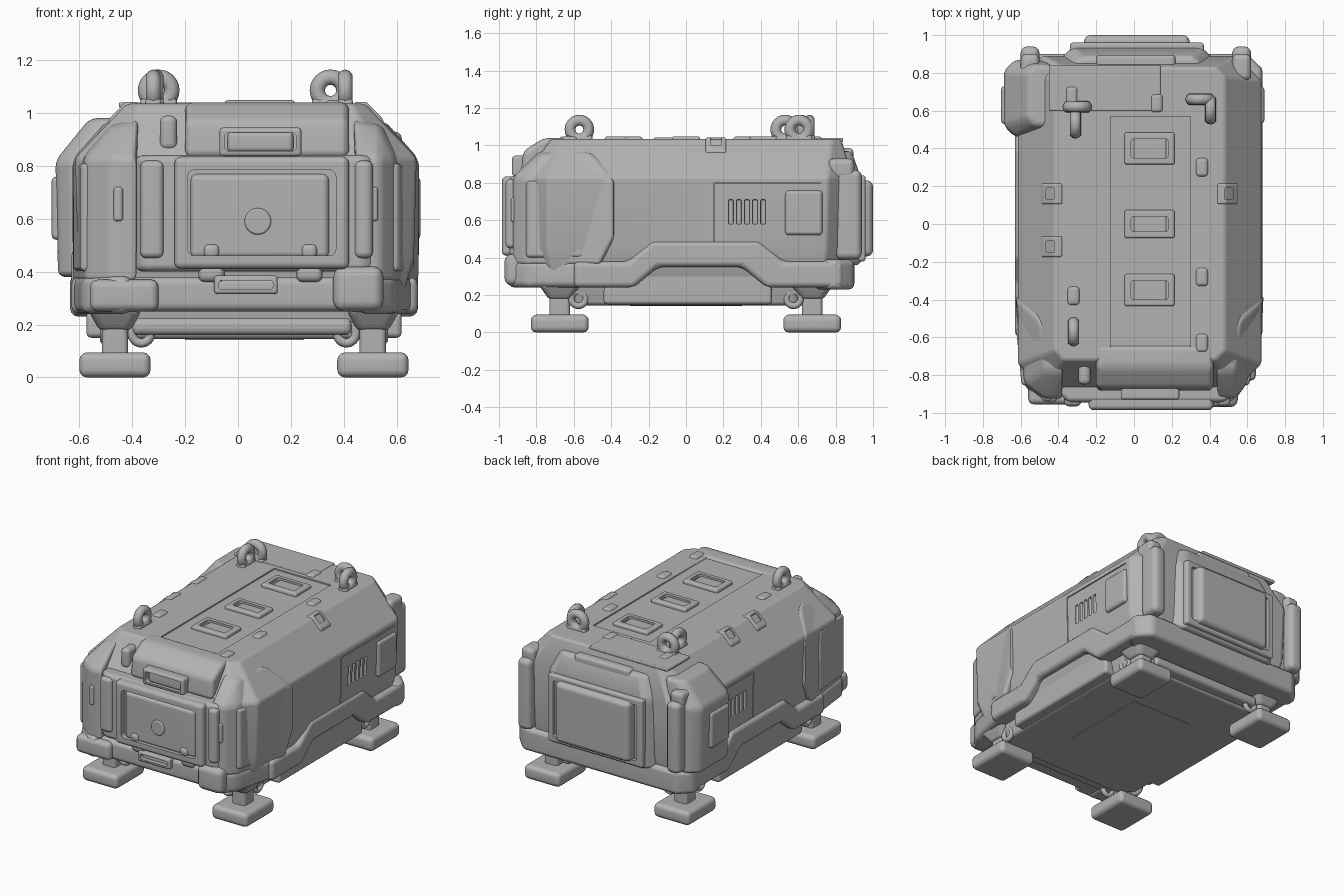
import bpy, bmesh, math
from mathutils import Vector, Matrix

if "Cube" in bpy.data.objects:
    bpy.data.objects.remove(bpy.data.objects["Cube"])

grey = bpy.data.materials.new("matte grey")
grey.use_nodes = True
grey.diffuse_color = (0.45, 0.45, 0.45, 1)
grey.node_tree.nodes["Principled BSDF"].inputs["Base Color"].default_value = (0.45, 0.45, 0.45, 1)


def finish(name, bm, bevel=0.0, segments=3):
    bmesh.ops.recalc_face_normals(bm, faces=bm.faces)
    mesh = bpy.data.meshes.new(name)
    bm.to_mesh(mesh)
    bm.free()
    ob = bpy.data.objects.new(name, mesh)
    bpy.context.collection.objects.link(ob)
    mesh.materials.append(grey)
    bpy.ops.object.select_all(action='DESELECT')
    ob.select_set(True)
    bpy.context.view_layer.objects.active = ob
    if bevel:
        mod = ob.modifiers.new("Bevel", 'BEVEL')
        mod.width, mod.segments, mod.limit_method = bevel, segments, 'ANGLE'
        mod.angle_limit = math.radians(20)
        bpy.ops.object.modifier_apply(modifier="Bevel")
    bpy.ops.object.shade_smooth_by_angle(angle=math.radians(40))
    ob.modifiers.new("Clean shading", 'WEIGHTED_NORMAL').keep_sharp = True
    return ob


def hull(name, points, bevel=0.02):
    bm = bmesh.new()
    for p in points:
        bm.verts.new(p)
    res = bmesh.ops.convex_hull(bm, input=bm.verts)
    junk = [g for g in set(res["geom_interior"] + res["geom_unused"]) if isinstance(g, bmesh.types.BMVert)]
    bmesh.ops.delete(bm, geom=junk, context='VERTS')
    bmesh.ops.dissolve_limit(bm, angle_limit=0.02, verts=bm.verts, edges=bm.edges)
    return finish(name, bm, bevel)


def box(name, x, y, z, bevel=0.02):
    return hull(name, [(a, b, c) for a in x for b in y for c in z], bevel)


def level(z, x, y, cut):
    """Corner-cut rectangle at height z."""
    return [p for sx in (0, 1) for sy in (0, 1) for p in (
        (x[sx] + cut * (1 - 2 * sx), y[sy], z), (x[sx], y[sy] + cut * (1 - 2 * sy), z))]


def prism(name, profile, x, bevel=0.02):
    """Extrude a (y, z) profile across x."""
    bm = bmesh.new()
    face = bm.faces.new([bm.verts.new((x[0], *p)) for p in profile])
    ext = bmesh.ops.extrude_face_region(bm, geom=[face])
    bmesh.ops.translate(bm, verts=[g for g in ext["geom"] if isinstance(g, bmesh.types.BMVert)],
                        vec=(x[1] - x[0], 0, 0))
    return finish(name, bm, bevel)


def cut(target, cutter):
    cutter.hide_render = True
    mod = target.modifiers.new("Cut", 'BOOLEAN')
    mod.operation, mod.object, mod.solver = 'DIFFERENCE', cutter, 'EXACT'
    target.modifiers.move(len(target.modifiers) - 1, 0)
    bpy.context.view_layer.objects.active = target
    bpy.ops.object.modifier_apply(modifier="Cut")
    bpy.data.objects.remove(cutter)
    target.select_set(True)
    bpy.ops.object.shade_smooth_by_angle(angle=math.radians(40))


def ring(name, centre, radius, tube, axis):
    bm = bmesh.new()
    n, m = 24, 10
    rows = []
    for i in range(n):
        turn = Matrix.Rotation(math.tau * i / n, 3, axis)
        out = Vector((0, 0, 1))
        side = Vector((1, 0, 0)) if axis == 'X' else Vector((0, 1, 0))
        rows.append([bm.verts.new(Vector(centre) + turn @ (
            out * (radius + tube * math.cos(math.tau * j / m)) + side * tube * math.sin(math.tau * j / m)))
            for j in range(m)])
    for i in range(n):
        for j in range(m):
            a, b = rows[i], rows[(i + 1) % n]
            bm.faces.new((a[j], b[j], b[(j + 1) % m], a[(j + 1) % m]))
    return finish(name, bm)


def frame(name, x, y, z, border, axis, bevel=0.012):
    """Four-bar rectangular frame facing along axis (1 = y, 2 = z)."""
    ob = box(name, x, y, z, bevel)
    r = [list(x), list(y), list(z)]
    for k in range(3):
        pad = -0.1 if k == axis else border
        r[k] = [r[k][0] + pad, r[k][1] - pad]
    cut(ob, box("cutter", *r, bevel))
    return ob


# Main shell and belly
shell = hull("body_shell", level(0.27, (-0.56, 0.61), (-0.82, 0.85), 0.12)
             + level(0.45, (-0.605, 0.665), (-0.87, 0.88), 0.13)
             + level(0.83, (-0.615, 0.675), (-0.87, 0.89), 0.13)
             + level(1.035, (-0.42, 0.48), (-0.72, 0.83), 0.05), 0.015)
hull("belly", level(0.145, (-0.5, 0.55), (-0.66, 0.66), 0.08)
     + level(0.32, (-0.54, 0.59), (-0.68, 0.68), 0.08), 0.02)
box("belly_hatch", (-0.2, 0.25), (-0.3, 0.3), (0.141, 0.16), 0.003)

# Cut vents and seams into both sides, and a shallow groove round the roof strip
for x in ((0.655, 0.75), (-0.7, -0.595)):
    for i in range(5):
        y = 0.24 + i * 0.043
        cut(shell, box("cutter", x, (y - 0.013, y + 0.013), (0.58, 0.71), 0.006))
    cut(shell, box("cutter", x, (0.146, 0.152), (0.49, 0.8), 0))
    cut(shell, box("cutter", x, (0.152, 0.72), (0.797, 0.803), 0))
cut(shell, box("cutter", (-0.125, 0.3), (-0.7, 0.57), (1.026, 1.1), 0.002))

# Roof details
for y, d in ((-0.35, 0.085), (0, 0.075), (0.4, 0.085)):
    frame("roof_grip", (-0.05, 0.215), (y - d, y + d), (1.0, 1.048), 0.035, 2)
    box("roof_grip_pad", (0, 0.17), (y - d + 0.03, y + d - 0.03), (1.0, 1.034), 0.006)
for x, y in ((0.36, 0.3), (0.36, -0.28), (0.36, -0.63), (-0.33, 0.68), (-0.32, -0.38), (0.12, 0.64)):
    box("roof_stud", (x - 0.033, x + 0.033), (y - 0.05, y + 0.05), (1.0, 1.048), 0.02)
box("roof_rear_plate", (-0.45, 0.14), (0.6, 0.84), (1.02, 1.04), 0.006)

# Clips folded over the roof shoulders
for s, x, y in ((1, 0.48, 0.16), (-1, -0.42, 0.16), (-1, -0.42, -0.12)):
    top = ((x - 0.04 * s, 1.042), (x + 0.005 * s, 1.042), (x + 0.07 * s, 0.975))
    clip = hull("shoulder_clip", [(a, b, z - d) for a, z in top for b in (y - 0.055, y + 0.055)
                                  for d in (0, 0.06)], 0.01)
    cut(clip, box("cutter", sorted((x, x + 0.045 * s)), (y - 0.03, y + 0.03), (0.98, 1.1), 0.006))

# Lifting eyes: the rear ones are paired loops at right angles
for name, x, y, axis in (("front_lifting_eye", -0.32, -0.57, 'X'), ("rear_right_lifting_eye", -0.3, 0.62, 'Y'),
                         ("rear_right_cross_eye", -0.31, 0.53, 'X'), ("rear_left_lifting_eye", 0.35, 0.66, 'Y'),
                         ("rear_left_cross_eye", 0.405, 0.605, 'X')):
    ring(name, (x, y, 1.085), 0.05, 0.029, axis)
    dx, dy = (0.03, 0.07) if axis == 'X' else (0.07, 0.03)
    box(name + "_base", (x - dx, x + dx), (y - dy, y + dy), (1.0, 1.055), 0.015)

# Stepped side rails, with tapered front corners
rail = [(-0.6, 0.24), (-0.28, 0.24), (-0.15, 0.35), (0.3, 0.35), (0.43, 0.24), (0.84, 0.24),
        (0.84, 0.38), (0.52, 0.38), (0.39, 0.49), (-0.18, 0.49), (-0.31, 0.38), (-0.6, 0.38)]
for side, s, x, inner, taper in (("left", 1, 0.68, 0.45, 0.085), ("right", -1, -0.63, -0.4, 0.04)):
    prism(side + "_rail", rail, (inner, x), 0.03)
    foot = ((x, -0.48), (x - taper * s, -0.85), (x - 0.16 * s, -0.95), (inner, -0.95), (inner, -0.48))
    hull(side + "_front_rail", [(a, b, z) for a, b in foot for z in (0.24, 0.385)], 0.035)
    prism(side + "_skirt", [(-0.44, 0.15), (0.46, 0.15), (0.46, 0.24), (0.3, 0.36), (-0.15, 0.36), (-0.44, 0.24)],
          (inner, x * 0.91), 0.02)

# Front and rear bumpers
box("front_bumper", (-0.47, 0.5), (-0.92, -0.6), (0.25, 0.38), 0.03)
hull("rear_bumper", [p for z in (0.23, 0.39) for p in level(z, (-0.635, 0.68), (0.68, 0.9), 0.08)], 0.03)
box("front_bumper_block_right", (-0.56, -0.3), (-0.955, -0.7), (0.25, 0.37), 0.03)
box("front_bumper_block_left", (0.36, 0.55), (-0.97, -0.7), (0.25, 0.42), 0.04)
frame("front_tow_slot", (-0.09, 0.15), (-0.95, -0.85), (0.315, 0.385), 0.018, 1)
box("front_lower_bar", (-0.4, 0.43), (-0.73, -0.62), (0.16, 0.225), 0.025)
box("rear_lower_bar", (-0.4, 0.43), (0.62, 0.73), (0.16, 0.225), 0.025)

# Front access panel
hull("front_panel_base", level(0.4, (-0.39, 0.52), (-0.945, -0.7), 0.04)
     + level(0.84, (-0.39, 0.52), (-0.945, -0.7), 0.04), 0.03)
frame("front_panel_frame", (-0.24, 0.42), (-0.985, -0.87), (0.41, 0.835), 0.05, 1, 0.025)
box("front_panel_plate", (-0.18, 0.345), (-0.965, -0.85), (0.45, 0.77), 0.025)
for x in ((-0.37, -0.28), (0.44, 0.51)):
    box("front_panel_bar", x, (-0.965, -0.88), (0.45, 0.82), 0.025)
bm = bmesh.new()
bmesh.ops.create_cone(bm, cap_ends=True, segments=32, radius1=0.05, radius2=0.05, depth=0.05,
                      matrix=Matrix.Translation((0.075, -0.95, 0.59)) @ Matrix.Rotation(math.pi / 2, 4, 'X'))
finish("front_round_port", bm, 0.008)
for x in (-0.1, 0.27):
    box("front_latch", (x - 0.03, x + 0.03), (-0.978, -0.9), (0.45, 0.505), 0.02)
    box("front_panel_foot", (x - 0.05, x + 0.05), (-0.94, -0.8), (0.36, 0.43), 0.025)

# Front hood with grip
prism("front_hood", [(-0.64, 1.04), (-0.76, 1.04), (-0.87, 0.97), (-0.885, 0.83), (-0.64, 0.83)], (-0.2, 0.42), 0.03)
frame("hood_grip", (-0.07, 0.24), (-0.93, -0.82), (0.835, 0.945), 0.02, 1, 0.015)
box("hood_grip_pad", (-0.04, 0.21), (-0.915, -0.8), (0.85, 0.93), 0.02)
box("hood_side_clip", (-0.295, -0.23), (-0.85, -0.74), (0.86, 0.99), 0.025)

# Front corner guards with raised panels
for side, s, x, taper in (("left", 1, 0.685, 0.09), ("right", -1, -0.625, 0.045)):
    front = ((x - taper * s, -0.85), (x - 0.15 * s, -0.925), (x - 0.24 * s, -0.925))
    hull(side + "_front_guard", [(a, b, z) for a, b in front for z in (0.36, 0.83)]
         + [(x - d * s, b, z) for d in (0, 0.2) for b, z in ((-0.46, 0.36), (-0.385, 0.5), (-0.385, 0.83))]
         + [(x - 0.12 * s, -0.5, 0.965), (x - 0.15 * s, -0.78, 0.95),
            (x - 0.22 * s, -0.6, 0.99), (x - 0.25 * s, -0.78, 0.975)], 0.025)
    hull(side + "_front_guard_panel", [(x + (0.015 - taper * d - t) * s, b, z) for d, b in ((0.35, -0.55), (1, -0.855))
                                       for t in (0, 0.06) for z in (0.4, 0.81)], 0.02)
    box(side + "_guard_slot", sorted((x - 0.19 * s, x - 0.155 * s)), (-0.935, -0.9), (0.59, 0.72), 0.012)

# Rear corner guards and posts
hull("right_rear_guard", level(0.38, (-0.68, -0.4), (0.46, 0.87), 0.06)
     + level(0.82, (-0.69, -0.4), (0.46, 0.87), 0.06) + level(0.98, (-0.56, -0.4), (0.52, 0.84), 0.04), 0.025)
for side, xs, post in (("left", (0.62, 0.69), (0.52, 0.62)), ("right", (-0.705, -0.6), (-0.6, -0.5))):
    box(side + "_rear_hatch", xs, (0.53, 0.73), (0.52, 0.76), 0.02)
    box(side + "_rear_post", post, (0.8, 0.94), (0.39, 0.87), 0.035)
    box(side + "_rear_post_cap", post, (0.76, 0.9), (0.82, 0.93), 0.03)

# Rear door
hull("rear_door_base", level(0.36, (-0.39, 0.42), (0.7, 0.935), 0.06)
     + level(0.83, (-0.39, 0.42), (0.7, 0.935), 0.06) + level(0.97, (-0.32, 0.35), (0.7, 0.885), 0.04), 0.025)
frame("rear_door_frame", (-0.34, 0.37), (0.88, 0.96), (0.38, 0.84), 0.04, 1, 0.015)
hull("rear_door", [(x * 0.275 + 0.015, 0.9, 0.61 + z * 0.2) for x in (-1.05, 1.05) for z in (-1.05, 1.05)]
     + [(x * 0.275 + 0.015, 1.0, 0.61 + z * 0.2) for x in (-1, 1) for z in (-1, 1)], 0.03)
box("rear_top_grip", (-0.2, 0.22), (0.8, 0.895), (0.92, 0.985), 0.02)

# Four legs with foot pads and tie rings
for x in (-0.465, 0.51):
    s = 1 if x > 0 else -1
    for y in (-0.675, 0.675):
        t = 1 if y > 0 else -1
        box("foot_pad", (x - 0.135, x + 0.135), (y - 0.155, y + 0.155), (0, 0.095), 0.03)
        box("leg_column", (x - 0.05, x + 0.05), (y - 0.055, y + 0.055), (0.07, 0.27), 0.02)
        hull("leg_head", level(0.18, (x - 0.06, x + 0.06), (y - 0.06, y + 0.06), 0.02)
             + level(0.25, (x - 0.1, x + 0.1), (y - 0.11, y + 0.11), 0.02), 0.015)
        ring("tie_ring", (x + 0.04 * s, y - 0.1 * t, 0.18), 0.038, 0.017, 'X')
        ring("inner_tie_ring", (x - 0.1 * s, y + 0.02 * t, 0.165), 0.035, 0.017, 'Y')
